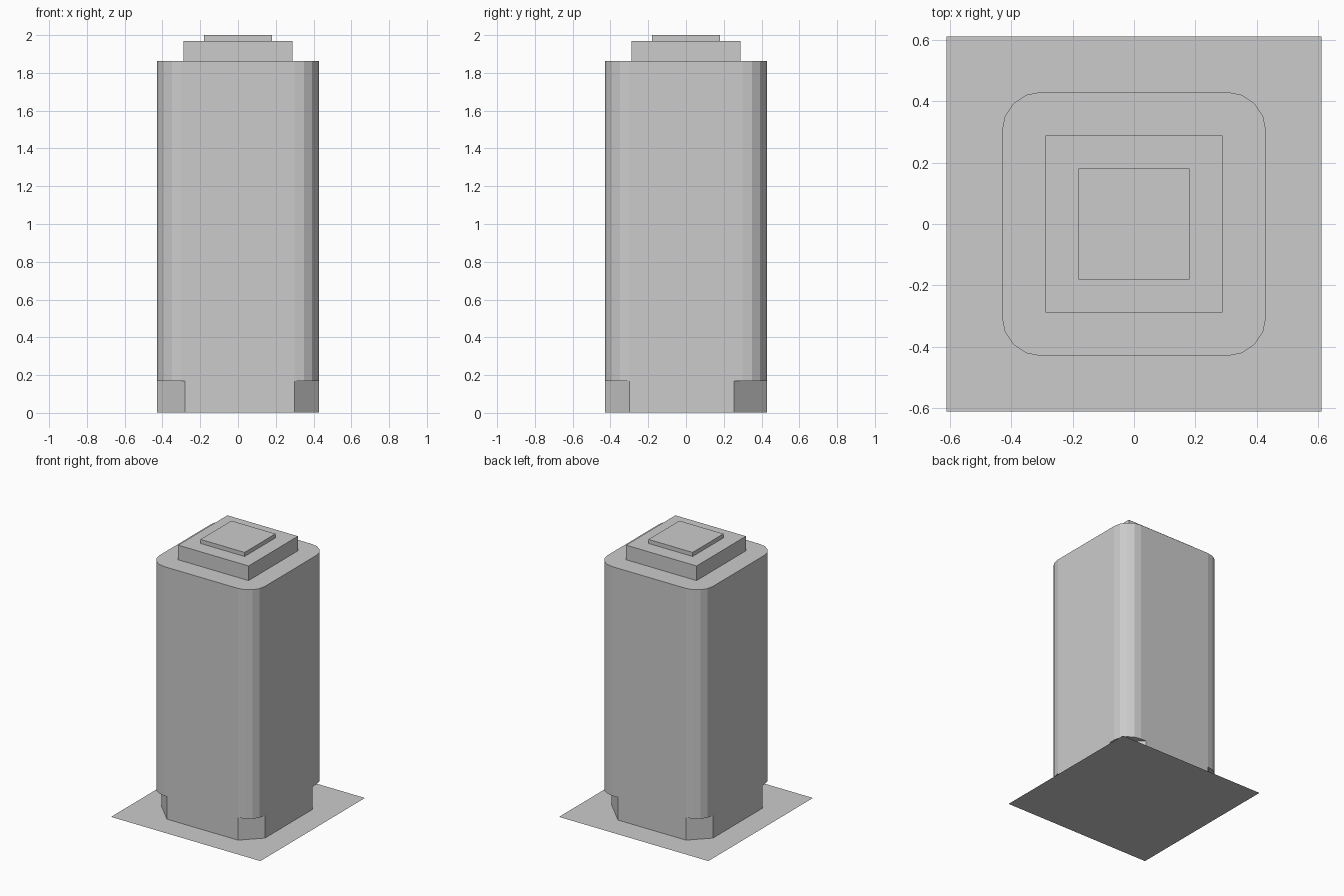
import bpy, bmesh
from math import cos, sin, pi

if "Cube" in bpy.data.objects:
    bpy.data.objects.remove(bpy.data.objects["Cube"])

def prism(name, outline, z0, z1):
    """Extrude a flat outline from z0 up to z1 (a single sheet if they match)."""
    bm = bmesh.new()
    face = bm.faces.new([bm.verts.new((x, y, z0)) for x, y in outline])
    if z1 > z0:
        ext = bmesh.ops.extrude_face_region(bm, geom=[face], use_keep_orig=True)
        top = [g for g in ext["geom"] if isinstance(g, bmesh.types.BMVert)]
        bmesh.ops.translate(bm, verts=top, vec=(0, 0, z1 - z0))
    bmesh.ops.recalc_face_normals(bm, faces=bm.faces[:])
    mesh = bpy.data.meshes.new(name)
    bm.to_mesh(mesh)
    bm.free()
    obj = bpy.data.objects.new(name, mesh)
    bpy.context.collection.objects.link(obj)
    return obj

def square(h):
    return [(-h, -h), (h, -h), (h, h), (-h, h)]

def rounded_square(h, r, segs):
    pts = []
    for k, (sx, sy) in enumerate([(1, 1), (-1, 1), (-1, -1), (1, -1)]):
        for i in range(segs + 1):
            a = (k + i / segs) * pi / 2
            pts.append((sx * (h - r) + r * cos(a), sy * (h - r) + r * sin(a)))
    return pts

W = 0.43       # half width of the tower
FLOOR = 0.17   # height of the cut-corner ground floor

# Pavement sheet
prism("pavement", square(0.61), 0, 0)

# Ground floor, each corner cut straight across
ne, nw, sw, se = 0.255, 0.30, 0.28, 0.30
prism("ground_floor", [(W, ne), (ne, W), (-nw, W), (-W, nw),
                       (-W, -sw), (-sw, -W), (se, -W), (W, -se)], 0.003, FLOOR)

# Tower shaft with faceted round corners
prism("tower", rounded_square(W, 0.13, 4), FLOOR, 1.862)

# Stepped roof
prism("roof_block", square(0.288), 1.862, 1.97)
prism("roof_cap", square(0.18), 1.97, 2.0)
